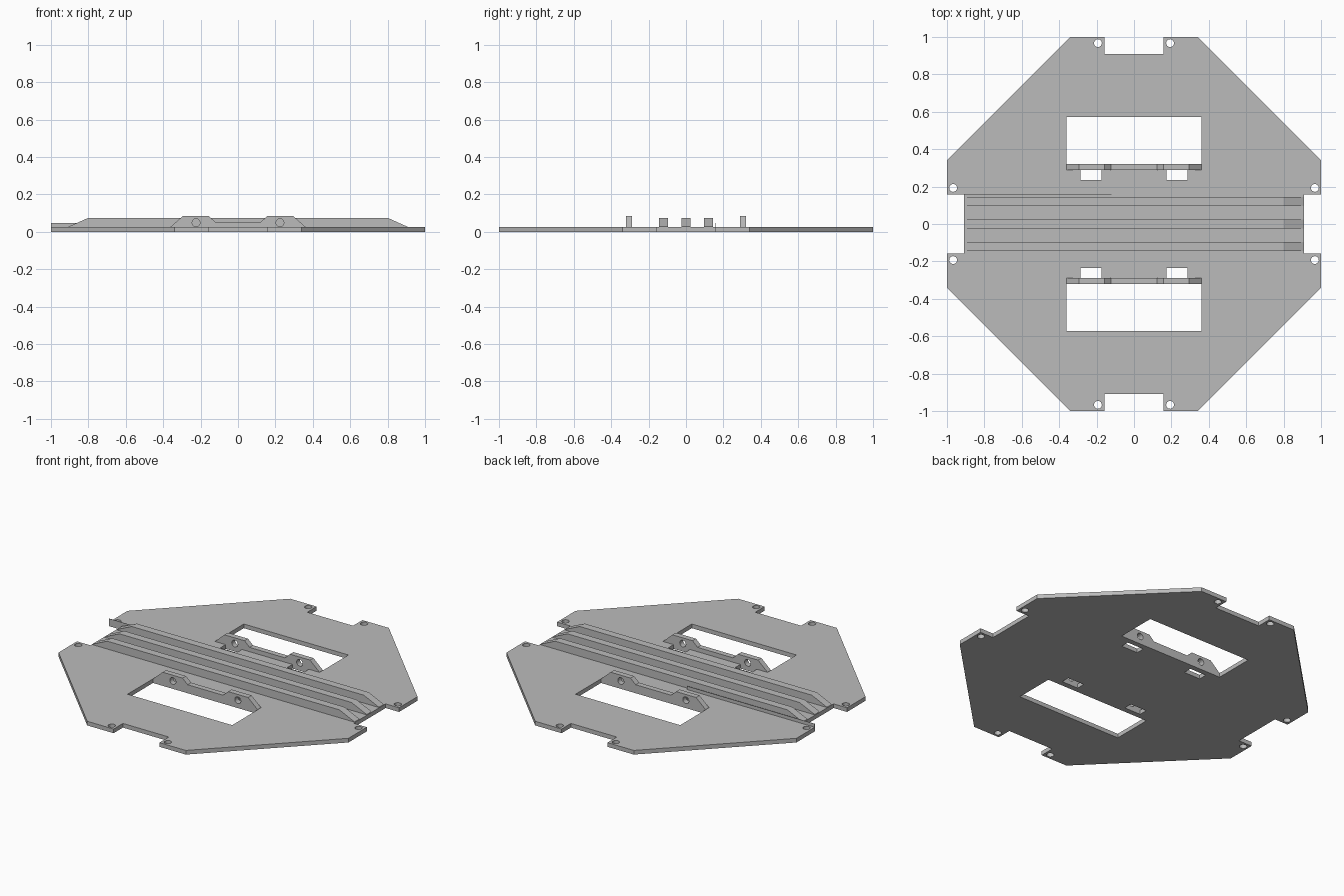
import bpy, bmesh
from math import cos, sin, pi, radians

cube = bpy.data.objects.get("Cube")
if cube:
    bpy.data.objects.remove(cube)

grey = bpy.data.materials.new("plain grey")
grey.use_nodes = True
grey.diffuse_color = (0.5, 0.5, 0.5, 1)
grey.node_tree.nodes["Principled BSDF"].inputs["Base Color"].default_value = (0.5, 0.5, 0.5, 1)


def rect(x0, x1, y0, y1):
    return [(x0, y0), (x1, y0), (x1, y1), (x0, y1)]


def circle(cx, cy, r=0.021, n=24):
    return [(cx + r * cos(2 * pi * i / n), cy + r * sin(2 * pi * i / n)) for i in range(n)]


def extruded(name, loops, thickness, location, upright=False):
    """Fill an outline (later loops are holes) and extrude it about its plane."""
    curve = bpy.data.curves.new(name, 'CURVE')
    curve.dimensions = '2D'
    curve.fill_mode = 'BOTH'
    curve.extrude = thickness / 2
    for loop in loops:
        spline = curve.splines.new('POLY')
        spline.points.add(len(loop) - 1)
        for point, (x, y) in zip(spline.points, loop):
            point.co = (x, y, 0, 1)
        spline.use_cyclic_u = True
    obj = bpy.data.objects.new(name, curve)
    bpy.context.collection.objects.link(obj)
    obj.location = location
    if upright:
        obj.rotation_euler.x = radians(90)
    bpy.ops.object.select_all(action='DESELECT')
    obj.select_set(True)
    bpy.context.view_layer.objects.active = obj
    bpy.ops.object.convert(target='MESH')
    obj = bpy.context.object
    obj.name = name
    bm = bmesh.new()
    bm.from_mesh(obj.data)
    bmesh.ops.remove_doubles(bm, verts=bm.verts, dist=0.0002)
    bmesh.ops.recalc_face_normals(bm, faces=bm.faces)
    for face in bm.faces:
        face.smooth = False
    bm.to_mesh(obj.data)
    bm.free()
    obj.data.materials.clear()
    obj.data.materials.append(grey)
    return obj


# Base plate: one notched side, turned four times
PLATE = 0.026
side = [(1, -0.34), (1, -0.158), (0.908, -0.158), (0.908, 0.158), (1, 0.158), (1, 0.34)]
outline, holes = [], []
for turn in range(4):
    c, s = ((1, 0), (0, 1), (-1, 0), (0, -1))[turn]
    outline += [(x * c - y * s, x * s + y * c) for x, y in side]
    for y in (-0.193, 0.193):
        holes.append(circle(0.967 * c - y * s, 0.967 * s + y * c))

# Large windows and small slots in the plate
for y0, y1 in ((0.322, 0.573), (-0.573, -0.322)):
    holes.append(rect(-0.361, 0.361, y0, y1))
for y0, y1 in ((0.235, 0.288), (-0.288, -0.235)):
    for x0, x1 in ((-0.287, -0.174), (0.174, 0.287)):
        holes.append(rect(x0, x1, y0, y1))
extruded("base_plate", [outline] + holes, PLATE, (0, 0, PLATE / 2))

# Stiffening ridges with sloping ends
ridge = [(-0.905, 0.02), (0.905, 0.02), (0.905, 0.028), (0.8, 0.075), (-0.8, 0.075), (-0.905, 0.028)]
for name, y in (("front_ridge", -0.12), ("middle_ridge", 0), ("back_ridge", 0.12)):
    extruded(name, [ridge], 0.048, (0, y, 0), upright=True)

# Upright brackets with two bolt holes
half = [(0.36, 0.02), (0.36, 0.027), (0.295, 0.085), (0.157, 0.085), (0.122, 0.053)]
bracket = half + [(-x, z) for x, z in reversed(half)]
for name, y in (("front_bracket", -0.305), ("back_bracket", 0.305)):
    extruded(name, [bracket, circle(-0.224, 0.049), circle(0.224, 0.049)],
             0.034, (0, y, 0), upright=True)

# Thin upright fin behind the ridges
extruded("thin_fin", [rect(-1, -0.12, 0.001, 0.047)], 0.002, (0, 0.159, 0), upright=True)
